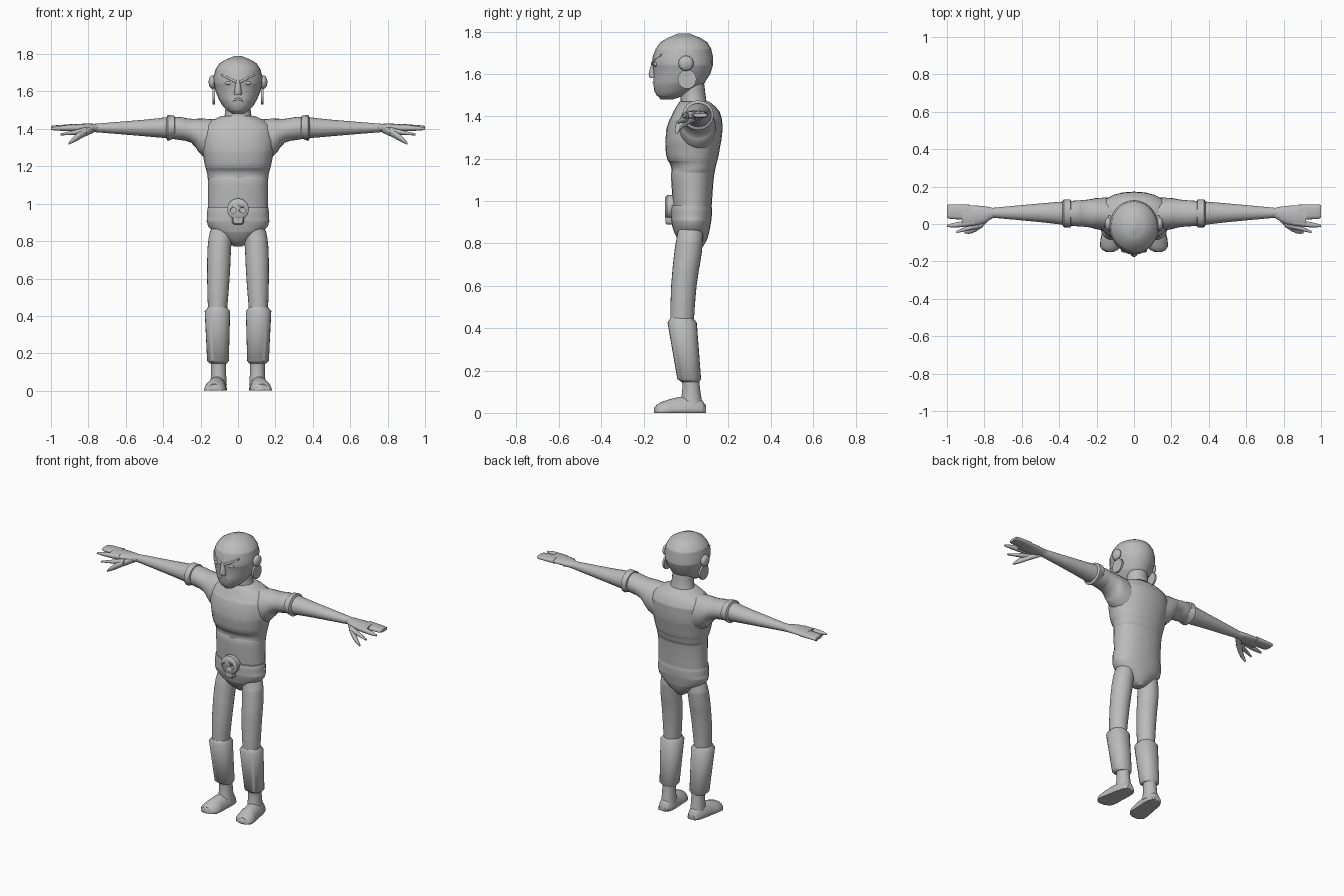
import bpy, bmesh, math
from mathutils import Vector

cube = bpy.data.objects.get("Cube")
if cube:
    bpy.data.objects.remove(cube)

grey = bpy.data.materials.new("plain_grey")
grey.use_nodes = True
grey.diffuse_color = (.5, .5, .5, 1)
grey.node_tree.nodes["Principled BSDF"].inputs["Base Color"].default_value = grey.diffuse_color


def finish(part, pair):
    """Colour the part, mirror it when it is one of a pair, and smooth it."""
    part.data.materials.append(grey)
    if pair:
        part.modifiers.new("Mirror", "MIRROR")
    bpy.ops.object.select_all(action="DESELECT")
    part.select_set(True)
    bpy.context.view_layer.objects.active = part
    bpy.ops.object.shade_smooth_by_angle(angle=math.radians(45))
    return part


def smooth_rows(rows, steps=4):
    """Run a smooth curve through rows of equal length."""
    result = []
    for k in range(len(rows) - 1):
        before, start = rows[max(k - 1, 0)], rows[k]
        end, after = rows[k + 1], rows[min(k + 2, len(rows) - 1)]
        for step in range(steps):
            t = step / steps
            row = []
            for p, a, b, q in zip(before, start, end, after):
                leave, arrive = (b - p) / 2, (q - a) / 2
                bend = (1 - t) * leave - t * arrive + (2 * t - 1) * (b - a) * -1
                row.append(a + t * (b - a) + t * (1 - t) * bend)
            result.append(row)
    return result + [rows[-1]]


def loft(name, axis, rows, pair=True, smooth=True, sides=24, power=2):
    """Skin rounded rings along an axis; a row is x, y, z and two radii."""
    across, along = [Vector(v) for v in {
        "x": ((0, 1, 0), (0, 0, 1)),
        "y": ((1, 0, 0), (0, 0, 1)),
        "z": ((1, 0, 0), (0, 1, 0))}[axis]]
    bm = bmesh.new()
    loops = []
    for x, y, z, wide, deep in (smooth_rows(rows) if smooth else rows):
        loop = []
        for i in range(sides):
            angle = math.tau * i / sides
            c, s = math.cos(angle), math.sin(angle)
            c = math.copysign(abs(c) ** (2 / power), c)
            s = math.copysign(abs(s) ** (2 / power), s)
            loop.append(bm.verts.new(Vector((x, y, z)) + across * wide * c + along * deep * s))
        loops.append(loop)
    for low, high in zip(loops, loops[1:]):
        for i in range(sides):
            bm.faces.new((low[i - 1], low[i], high[i], high[i - 1]))
    bm.faces.new(loops[0])
    bm.faces.new(loops[-1])
    bmesh.ops.recalc_face_normals(bm, faces=bm.faces)
    mesh = bpy.data.meshes.new(name)
    bm.to_mesh(mesh)
    bm.free()
    part = bpy.data.objects.new(name, mesh)
    bpy.context.collection.objects.link(part)
    return finish(part, pair)


def trunk(name, rows, power=2):
    """Upright central part; a row is height, y, half width and half depth."""
    return loft(name, "z", [(0, y, z, w, d) for z, y, w, d in rows], pair=False, power=power)


def balls(name, centre, size):
    bpy.ops.mesh.primitive_uv_sphere_add(segments=20, ring_count=12, location=centre, scale=size)
    bpy.ops.object.transform_apply(location=True, rotation=True, scale=True)
    part = bpy.context.object
    part.name = name
    return finish(part, True)


# Trunk and neck
trunk("torso", [(.96, .03, .16, .09), (1.1, .03, .16, .1), (1.16, .035, .165, .105),
                (1.22, .03, .18, .125), (1.34, .04, .2, .133), (1.42, .05, .18, .11),
                (1.47, .04, .09, .07)], power=2.2)
trunk("neck", [(1.43, .04, .09, .07), (1.48, .035, .07, .06), (1.56, .025, .065, .06)])
trunk("briefs", [(.77, .04, .02, .03), (.82, .03, .09, .07), (.88, .025, .16, .09),
                 (.94, .025, .166, .098), (.98, .025, .162, .096)], power=2.2)

# Head with flat face
trunk("head", [(1.48, -.09, .03, .03), (1.52, -.05, .08, .1), (1.6, -.02, .12, .135),
               (1.68, -.015, .131, .143), (1.75, -.01, .1, .11), (1.79, -.01, .02, .03)])
trunk("nose", [(1.58, -.15, .02, .02), (1.6, -.15, .02, .026), (1.66, -.15, .01, .01)])
balls("eyes", (.05, -.143, 1.645), (.02, .01, .01))
loft("brows", "x", [(.01, -.157, 1.65, .008, .008), (.05, -.144, 1.67, .008, .008),
                    (.09, -.116, 1.69, .005, .005)], sides=10)
loft("mouth_sides", "x", [(0, -.151, 1.56, .007, .006), (.02, -.148, 1.555, .007, .006),
                          (.035, -.138, 1.543, .004, .004)], sides=10)

# Ear plugs and hanging discs
balls("ear_plugs", (.137, 0, 1.65), (.02, .036, .036))
loft("ear_discs", "x", [(x, .005, 1.575, .044, .045) for x in (.124, .136)], smooth=False)

# Arms and bands
loft("arms", "x", [(.1, .05, 1.33, .09, .12), (.19, .055, 1.355, .085, .1),
                   (.25, .057, 1.39, .073, .064), (.34, .057, 1.405, .066, .06),
                   (.5, .06, 1.405, .05, .044), (.77, .06, 1.405, .025, .022)])
loft("arm_bands", "x", [(.333, .057, 1.4, .06, .05), (.34, .057, 1.41, .075, .06),
                        (.375, .057, 1.405, .075, .07), (.385, .057, 1.405, .06, .05)],
     smooth=False, sides=16)

# Hands with joined fingers, a free forefinger and a hanging thumb
loft("palms", "x", [(.75, .06, 1.405, .026, .022), (.82, .047, 1.407, .05, .021),
                    (.92, .045, 1.408, .056, .016)])
loft("joined_fingers", "x", [(.88, .063, 1.408, .04, .017), (.98, .066, 1.406, .039, .013),
                             (1, .068, 1.405, .032, .009)], sides=16, power=2.6)
loft("forefingers", "x", [(.85, .01, 1.405, .018, .018), (.95, -.005, 1.403, .014, .013),
                          (1, -.01, 1.4, .006, .006)], sides=12)
loft("thumbs", "x", [(.77, .045, 1.4, .02, .02), (.82, 0, 1.38, .024, .022),
                     (.87, -.035, 1.35, .016, .018), (.905, -.044, 1.322, .006, .006)], sides=12)
loft("small_fingers", "x", [(.81, 0, 1.39, .02, .02), (.88, -.02, 1.38, .014, .012),
                            (.95, -.043, 1.37, .006, .005)], sides=12)

# Legs and shin guards
loft("thighs", "z", [(.11, -.02, .41, .05, .055), (.105, -.01, .6, .06, .06),
                     (.1, .01, .76, .063, .065), (.09, .02, .85, .06, .06),
                     (.08, .02, .9, .04, .05)])
loft("shin_guards", "z", [(.105, .02, .145, .045, .04), (.107, .015, .16, .058, .056),
                          (.11, -.018, .425, .068, .069), (.11, -.02, .447, .05, .055)],
     smooth=False, power=2.2)
loft("ankles", "z", [(.104, .025, .03, .044, .055), (.104, .025, .1, .04, .043),
                     (.104, .022, .16, .04, .04)])

# Feet with flat soles
feet = loft("feet", "y", [(.13, -.15, 0, .02, .025), (.125, -.12, 0, .057, .05),
                          (.115, -.03, 0, .054, .075), (.105, .06, 0, .045, .07),
                          (.105, .095, 0, .025, .035)])
for v in feet.data.vertices:
    v.co.z = max(v.co.z, 0)

# Skull buckle with hollow sockets
skull = loft("skull_buckle", "y", [(0, -.05, .97, .058, .058), (0, -.09, .97, .058, .058),
                                   (0, -.1, .97, .046, .046)], pair=False, smooth=False)
loft("skull_jaw", "y", [(0, -.05, .92, .032, .032), (0, -.09, .92, .032, .032),
                        (0, -.097, .92, .026, .026)],
     pair=False, smooth=False, sides=16, power=4)
sockets = loft("socket_cutters", "y", [(.025, y, .965, .016, .015) for y in (-.12, -.088)],
               smooth=False, sides=12)
sockets.hide_render = sockets.hide_viewport = True
hollow = skull.modifiers.new("Sockets", "BOOLEAN")
hollow.operation = "DIFFERENCE"
hollow.object = sockets
